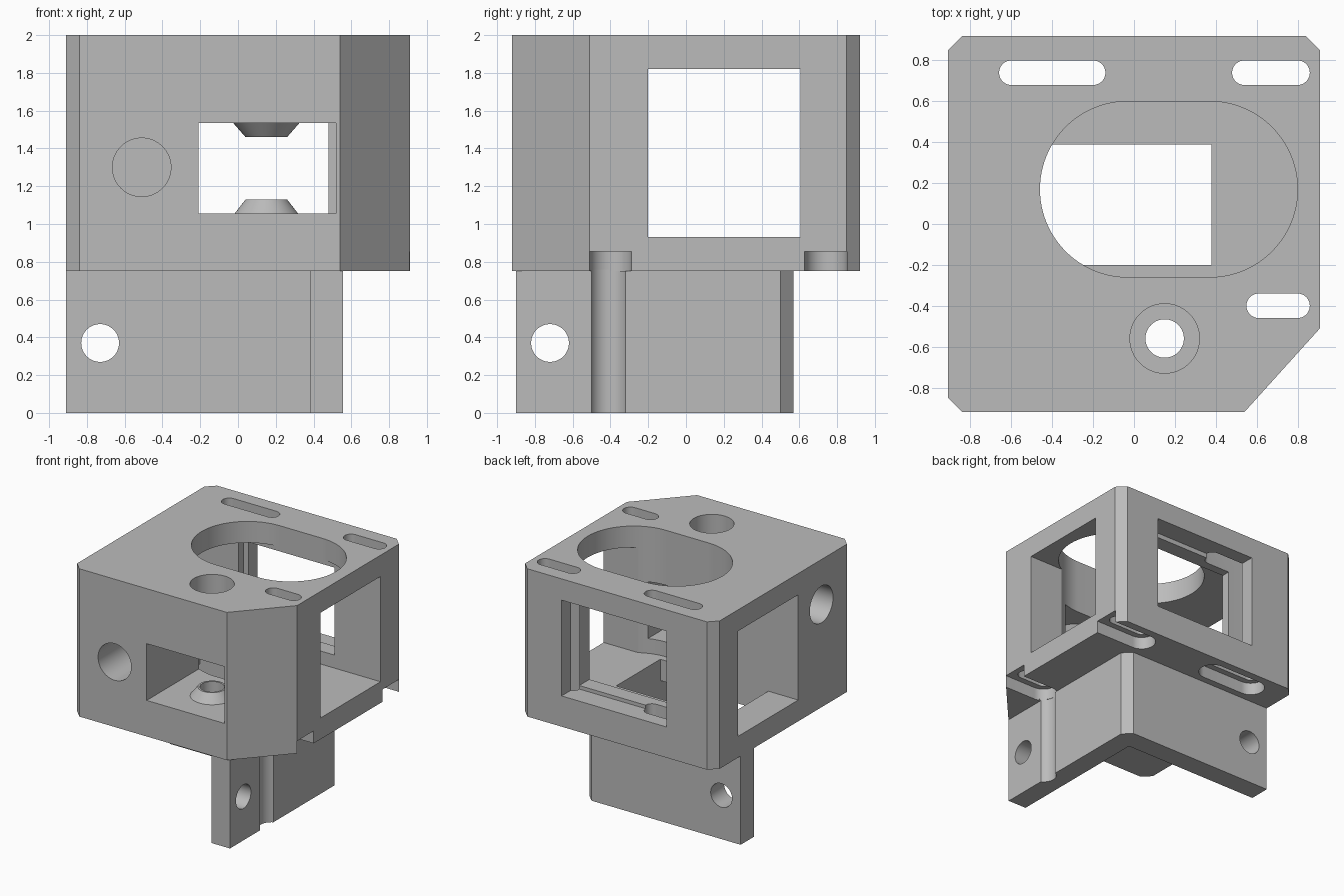
import bpy
import bmesh
import math
from mathutils import Matrix

cube = bpy.data.objects.get("Cube")
if cube:
    bpy.data.objects.remove(cube, do_unlink=True)

gray = bpy.data.materials.new("plain gray")
gray.use_nodes = True
gray.diffuse_color = (0.5, 0.5, 0.5, 1)
gray.node_tree.nodes["Principled BSDF"].inputs["Base Color"].default_value = (0.5, 0.5, 0.5, 1)


def make_object(name, bm):
    bmesh.ops.recalc_face_normals(bm, faces=bm.faces[:])
    mesh = bpy.data.meshes.new(name)
    bm.to_mesh(mesh)
    bm.free()
    mesh.materials.append(gray)
    ob = bpy.data.objects.new(name, mesh)
    bpy.context.collection.objects.link(ob)
    return ob


def prism(name, outline, z0, z1):
    """Extrude an outline of (x, y) points from z0 to z1."""
    bm = bmesh.new()
    face = bm.faces.new([bm.verts.new((x, y, z0)) for x, y in outline])
    out = bmesh.ops.extrude_face_region(bm, geom=[face])
    for v in out["geom"]:
        if isinstance(v, bmesh.types.BMVert):
            v.co.z = z1
    return make_object(name, bm)


def box(name, x0, x1, y0, y1, z0, z1):
    return prism(name, [(x0, y0), (x1, y0), (x1, y1), (x0, y1)], z0, z1)


def stadium(name, x0, x1, y, r, z0, z1, steps=24):
    """Long hole lying along x with round ends."""
    pts = []
    for cx, start in ((x1 - r, -math.pi / 2), (x0 + r, math.pi / 2)):
        for i in range(steps + 1):
            a = start + math.pi * i / steps
            pts.append((cx + r * math.cos(a), y + r * math.sin(a)))
    return prism(name, pts, z0, z1)


def cone(name, centre, r0, r1, depth, axis="Z"):
    turn = {"X": Matrix.Rotation(math.pi / 2, 4, "Y"),
            "Y": Matrix.Rotation(math.pi / 2, 4, "X"),
            "Z": Matrix()}[axis]
    bm = bmesh.new()
    bmesh.ops.create_cone(bm, cap_ends=True, segments=64, radius1=r0, radius2=r1,
                          depth=depth, matrix=Matrix.Translation(centre) @ turn)
    return make_object(name, bm)


# Housing block with three small chamfers and one large one
c = 0.07
housing = prism("housing", [
    (-0.91 + c, -0.92), (0.54, -0.92), (0.91, -0.51), (0.91, 0.92 - c),
    (0.91 - c, 0.92), (-0.91 + c, 0.92), (-0.91, 0.92 - c), (-0.91, -0.92 + c)],
    0.75, 2)


def combine(tool, operation="DIFFERENCE"):
    mod = housing.modifiers.new("combine", "BOOLEAN")
    mod.operation = operation
    mod.solver = "EXACT"
    mod.object = tool
    bpy.context.view_layer.objects.active = housing
    bpy.ops.object.modifier_apply(modifier=mod.name)
    bpy.data.objects.remove(tool, do_unlink=True)


# L-shaped mounting plates under the housing
combine(prism("mounting_plates", [
    (0.38, -0.9), (0.555, -0.9), (0.555, 0.5), (0.485, 0.57),
    (-0.91, 0.57), (-0.91, 0.39), (0.38, 0.39)], 0, 0.8), "UNION")

# Cavity through both sides, oval top opening and floor opening
combine(box("cavity", -1.1, 1.1, -0.2, 0.605, 0.93, 1.82))
combine(stadium("oval_opening", -0.46, 0.8, 0.17, 0.43, 0.93, 2.1, 48))
combine(box("floor_opening", -0.63, 0.38, -0.2, 0.39, 0.6, 1.1))

# Stepped back window
combine(box("back_window", -0.42, 0.48, 0.5, 1.1, 1.04, 1.78))
combine(box("back_recess", -0.46, 0.52, 0.74, 1.1, 1.01, 1.82))

# Front slot with two conical bosses
combine(box("front_slot", -0.21, 0.52, -1.1, -0.15, 1.055, 1.535))
combine(cone("lower_boss", (0.15, -0.56, 1.085), 0.18, 0.11, 0.09), "UNION")
combine(cone("upper_boss", (0.15, -0.56, 1.5), 0.11, 0.18, 0.08), "UNION")

# Vertical bore and counterbore
combine(cone("bore", (0.15, -0.56, 1.4), 0.094, 0.094, 2))
combine(cone("counterbore", (0.15, -0.56, 1.9), 0.17, 0.17, 0.4))

# Round blind pockets in the front and side
combine(cone("front_pocket", (-0.51, -0.92, 1.3), 0.155, 0.155, 0.8, "Y"))
combine(cone("side_pocket", (-0.91, -0.51, 1.62), 0.155, 0.155, 0.8, "X"))

# Adjustment slots with wider recesses below, open at the right edge
for x0, x1, y in ((-0.66, -0.14, 0.74), (0.48, 0.86, 0.74), (0.55, 0.86, -0.4)):
    combine(stadium("adjustment_slot", x0, x1, y, 0.06, 0.7, 2.1))
    end = x1 + 0.05 if x1 < 0.5 else 1.2
    combine(stadium("slot_recess", x0 - 0.05, end, y, 0.112, 0.75, 0.855))

# Screw clearance groove and cross holes in the plates
combine(cone("groove", (0.6, -0.41, 0.35), 0.1, 0.1, 0.82))
combine(cone("back_plate_hole", (-0.73, 0.5, 0.37), 0.1, 0.1, 0.6, "Y"))
combine(cone("side_plate_hole", (0.5, -0.72, 0.37), 0.1, 0.1, 0.6, "X"))

bpy.ops.object.select_all(action="DESELECT")
housing.select_set(True)
bpy.context.view_layer.objects.active = housing
bpy.ops.object.shade_smooth_by_angle(angle=math.radians(30))
